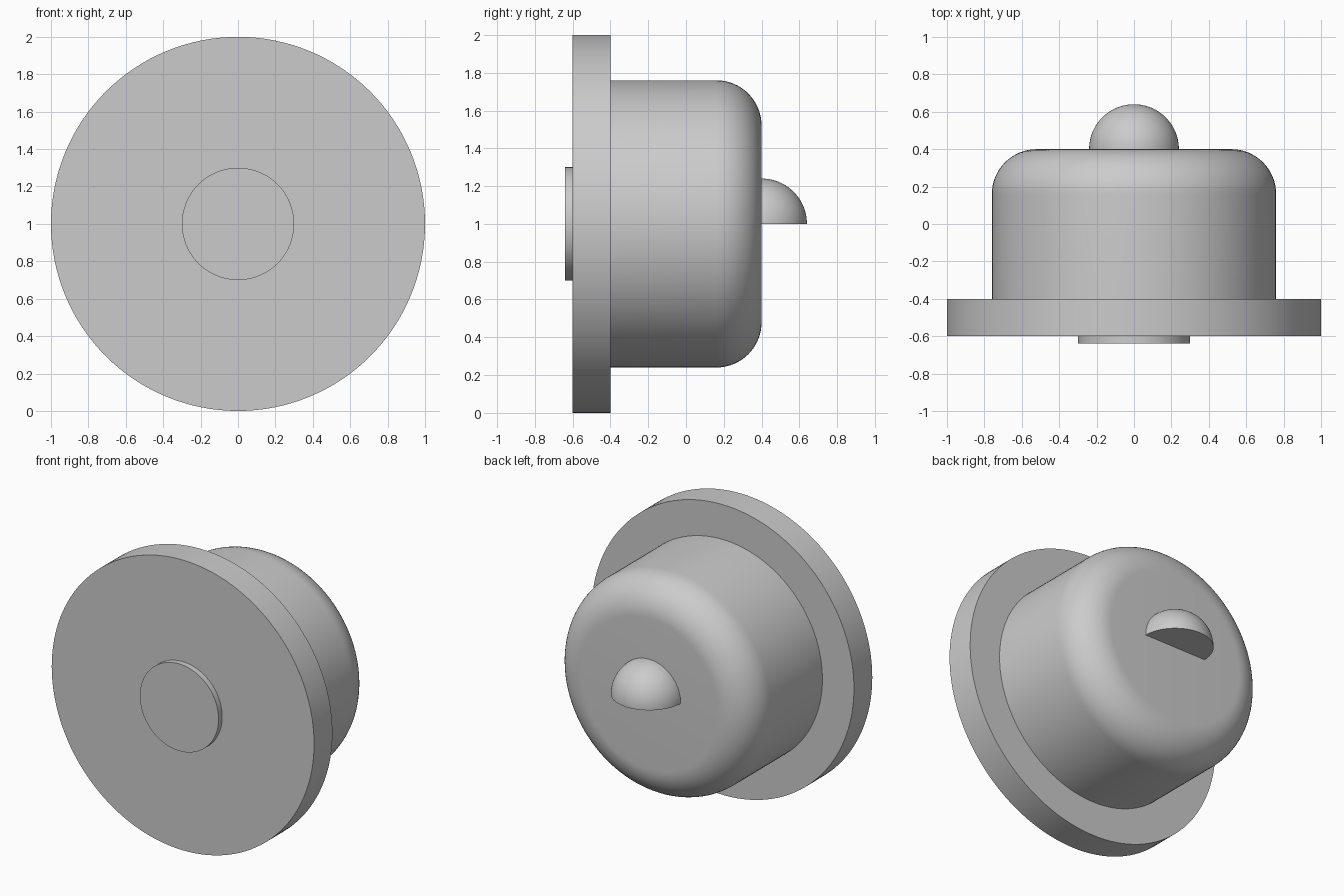
import bpy
import bmesh
from math import sin, cos, pi, tau, radians
from mathutils import Vector

cube = bpy.data.objects.get("Cube")
if cube:
    bpy.data.objects.remove(cube, do_unlink=True)

# Single plain grey finish
GREY = (0.6, 0.6, 0.6, 1.0)
grey = bpy.data.materials.new("plain_grey")
grey.use_nodes = True
grey.diffuse_color = GREY
grey.node_tree.nodes["Principled BSDF"].inputs["Base Color"].default_value = GREY

CENTRE_Z = 1.0
STEPS = 128


def arc(r, y, radius, steps):
    """Quarter arc in (radius, depth), turning from outward to backward."""
    return [(r + radius * cos(i / steps * pi / 2), y + radius * sin(i / steps * pi / 2))
            for i in range(steps + 1)]


def lathe(name, profile, angle=tau):
    """Turn a (radius, depth) profile about the front-to-back axis."""
    bm = bmesh.new()
    verts = [bm.verts.new((r, y, CENTRE_Z)) for r, y in profile]
    edges = [bm.edges.new(pair) for pair in zip(verts, verts[1:])]
    bmesh.ops.spin(bm, geom=verts + edges, cent=Vector((0, 0, CENTRE_Z)),
                   axis=Vector((0, -1, 0)), angle=angle,
                   steps=round(STEPS * angle / tau))
    bmesh.ops.remove_doubles(bm, verts=bm.verts, dist=1e-4)
    # Close the flat cut of a partial turn
    if angle < tau:
        bmesh.ops.holes_fill(bm, edges=[e for e in bm.edges if e.is_boundary], sides=0)
    bmesh.ops.recalc_face_normals(bm, faces=bm.faces)
    mesh = bpy.data.meshes.new(name)
    bm.to_mesh(mesh)
    bm.free()
    mesh.materials.append(grey)
    obj = bpy.data.objects.new(name, mesh)
    bpy.context.collection.objects.link(obj)
    bpy.ops.object.select_all(action="DESELECT")
    obj.select_set(True)
    bpy.context.view_layer.objects.active = obj
    bpy.ops.object.shade_smooth_by_angle(angle=radians(30))
    return obj


def disc(name, radius, front, back):
    return lathe(name, [(0, front), (radius, front), (radius, back), (0, back)])


# Front plate and the raised button on it
disc("front_flange", 1.0, -0.6, -0.4)
disc("front_button", 0.3, -0.64, -0.6)

# Round body with a filleted back edge
FILLET = 0.24
lathe("rounded_body", [(0, -0.4), (0.76, -0.4)]
      + arc(0.76 - FILLET, 0.4 - FILLET, FILLET, 16) + [(0, 0.4)])

# Quarter-sphere knob on the back, flat side down
lathe("back_knob", [(0, 0.4)] + arc(0, 0.4, 0.24, 24), pi)
